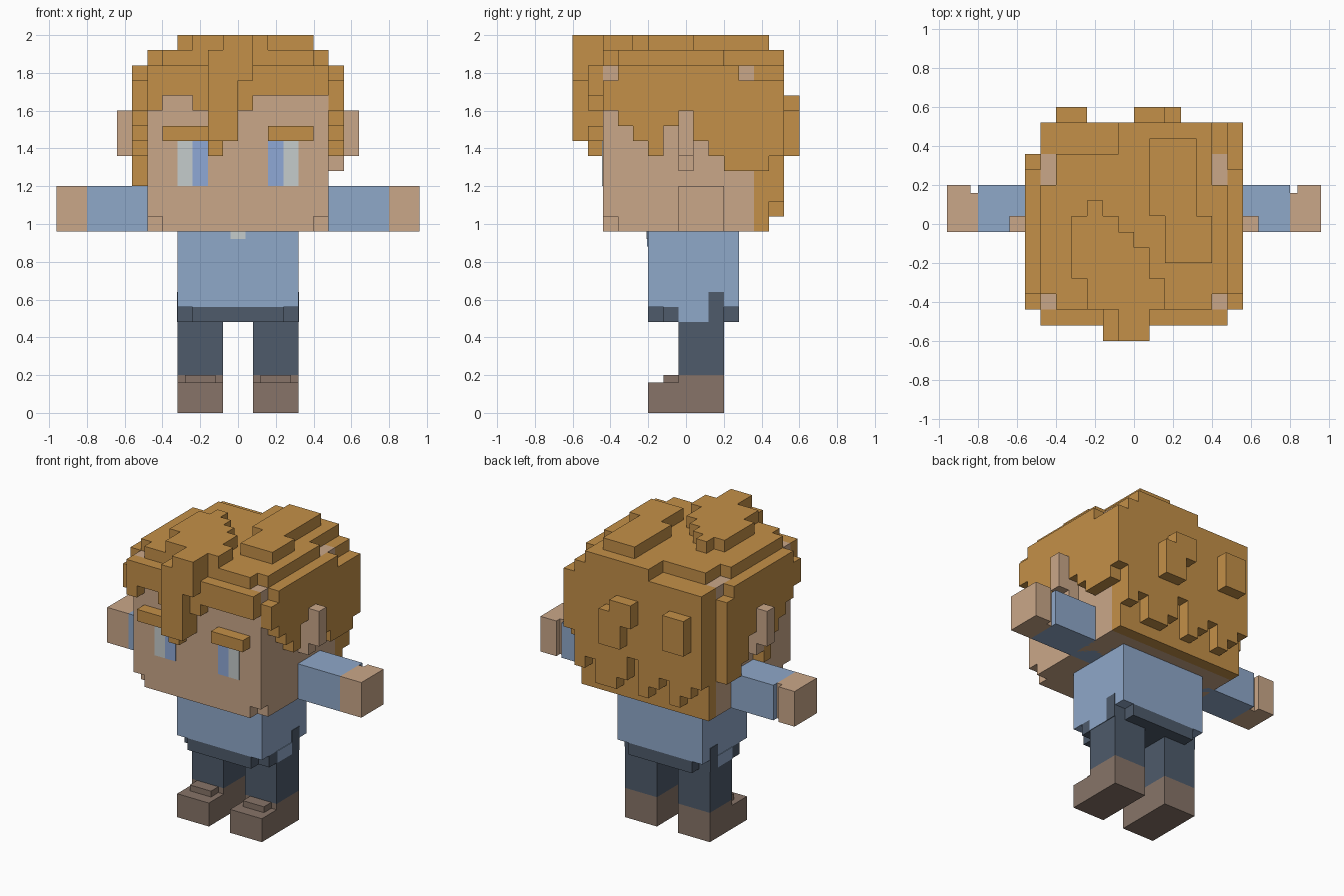
import bpy, bmesh
from mathutils import Vector

if "Cube" in bpy.data.objects:
    bpy.data.objects.remove(bpy.data.objects["Cube"])

V = 0.08  # block size
Y0 = -0.6  # y of the first block row


def material(name, r, g, b):
    m = bpy.data.materials.new(name)
    lin = [((c / 255 + 0.055) / 1.055) ** 2.4 for c in (r, g, b)]
    m.diffuse_color = (*lin, 1)
    m.use_nodes = True
    m.node_tree.nodes["Principled BSDF"].inputs["Base Color"].default_value = m.diffuse_color
    return m


HAIR = material("golden hair", 196, 144, 72)
SKIN = material("skin", 202, 167, 137)
SHIRT = material("blue cloth", 143, 168, 201)
EYE = material("eye blue", 143, 168, 214)
WHITE = material("off white", 197, 204, 204)
PANTS = material("dark trousers", 78, 91, 107)
SHOE = material("brown shoe", 135, 116, 104)


def finish(name, bm, mat):
    me = bpy.data.meshes.new(name)
    bmesh.ops.recalc_face_normals(bm, faces=bm.faces)
    bm.to_mesh(me)
    bm.free()
    me.materials.append(mat)
    ob = bpy.data.objects.new(name, me)
    bpy.context.collection.objects.link(ob)
    return ob


def box(name, mat, x, y, z):
    bm = bmesh.new()
    bmesh.ops.create_cube(bm, size=1)
    for v in bm.verts:
        v.co = [r[0] if c < 0 else r[1] for c, r in zip(v.co, (x, y, z))]
    return finish(name, bm, mat)


def pair(name, mat, x, y, z):
    box("right_" + name, mat, x, y, z)
    box("left_" + name, mat, (-x[1], -x[0]), y, z)


def block(x0, x1, y0, y1, z0, z1):
    return {(i, j, k) for i in range(x0, x1) for j in range(y0, y1) for k in range(z0, z1)}


def blocks(name, mat, cells):
    """Outer skin of a set of grid blocks, flat areas merged."""
    bm = bmesh.new()
    for c in sorted(cells):
        for ax in range(3):
            for s in (0, 1):
                n = list(c)
                n[ax] += 2 * s - 1
                if tuple(n) in cells:
                    continue
                quad = []
                for a, b in ((0, 0), (1, 0), (1, 1), (0, 1)):
                    p = Vector(c)
                    p[ax] += s
                    p[(ax + 1) % 3] += a
                    p[(ax + 2) % 3] += b
                    quad.append(bm.verts.new((p.x * V, p.y * V + Y0, p.z * V)))
                if s == 0:
                    quad.reverse()
                bm.faces.new(quad)
    bmesh.ops.remove_doubles(bm, verts=bm.verts, dist=0.001)
    me = bpy.data.meshes.new(name)
    bm.to_mesh(me)
    bm.free()
    me.materials.append(mat)
    ob = bpy.data.objects.new(name, me)
    bpy.context.collection.objects.link(ob)


# Shoes and legs
pair("shoe_toe", SHOE, (0.08, 0.32), (-0.2, -0.04), (0, 0.16))
pair("shoe_tongue", SHOE, (0.12, 0.28), (-0.12, -0.04), (0.16, 0.2))
pair("shoe_heel", SHOE, (0.08, 0.32), (-0.04, 0.2), (0, 0.2))
pair("leg", PANTS, (0.08, 0.32), (-0.04, 0.2), (0.2, 0.48))

# Hips, with cloth patches on the sides
box("hips", PANTS, (-0.24, 0.24), (-0.2, 0.28), (0.48, 0.56))
box("hips_wide", PANTS, (-0.32, 0.32), (-0.12, 0.2), (0.48, 0.56))
pair("shirt_tail", SHIRT, (0.318, 0.324), (-0.04, 0.12), (0.48, 0.56))
pair("trouser_strap", PANTS, (0.318, 0.324), (0.12, 0.2), (0.48, 0.64))

# Shirt, collar and arms
box("shirt", SHIRT, (-0.32, 0.32), (-0.2, 0.28), (0.56, 0.96))
box("collar", SHIRT, (-0.08, 0.08), (-0.206, -0.19), (0.92, 0.96))
box("collar_tip", SHIRT, (-0.04, 0.04), (-0.206, -0.19), (0.88, 0.92))
box("undershirt", WHITE, (-0.04, 0.04), (-0.21, -0.2), (0.92, 0.96))
pair("sleeve", SHIRT, (0.32, 0.8), (-0.04, 0.2), (0.96, 1.2))
pair("wrist", SKIN, (0.8, 0.84), (-0.04, 0.16), (0.96, 1.2))
pair("hand", SKIN, (0.84, 0.96), (-0.04, 0.2), (0.96, 1.2))

# Head with notched jaw corners
head = block(-6, 6, 2, 12, 12, 23) - {(-6, 2, 12), (5, 2, 12)}
blocks("head", SKIN, head)
pair("ear_base", SKIN, (0.48, 0.56), (-0.04, 0.04), (1.28, 1.6))
pair("ear_rim", SKIN, (0.56, 0.64), (-0.04, 0.04), (1.36, 1.6))

# Face
pair("eye_white", WHITE, (0.24, 0.32), (-0.446, -0.438), (1.2, 1.44))
pair("iris", EYE, (0.16, 0.24), (-0.446, -0.438), (1.2, 1.44))
pair("eyebrow", HAIR, (0.16, 0.4), (-0.52, -0.44), (1.44, 1.52))

# Hair: crown layers
hair = block(-7, 7, 3, 11, 22, 23) | block(-6, 6, 1, 14, 22, 23)
hair |= block(-5, 5, 2, 12, 23, 24) | block(-6, 6, 3, 10, 23, 24) | block(-1, 5, 12, 14, 23, 24)
# two raised tufts on top
hair |= block(-4, -1, 4, 8, 24, 25) | block(-3, -2, 8, 9, 24, 25) | block(-1, 0, 5, 7, 24, 25)
hair |= block(-1, 1, 4, 6, 24, 25) | block(-3, 2, 2, 4, 24, 25)
hair |= block(1, 4, 8, 13, 24, 25) | block(2, 5, 5, 8, 24, 25)
# forelock
hair |= block(-2, 0, 0, 1, 18, 22) | block(-2, 1, 0, 2, 22, 24) | block(-1, 1, 0, 2, 24, 25)
# fringe, lower end of each strand
for i, z in enumerate((20, 21, 21, 20, 17, 18, 20, 21, 21, 21, 21, 21)):
    hair |= block(i - 6, i - 5, 1, 2, z, 23)
# sides, lower end of each strand from front to back
right = (20, 19, 18, 17, 19, 20, 18, 17, 16, 16, 16, 17)
left = (20, 19, 18, 17, 15, 20, 18, 16, 15, 15)
for x, ends in ((6, right), (-7, left)):
    for n, z in enumerate(ends):
        hair |= block(x, x + 1, n + 2, n + 3, z, 22)
# back of the head, outer strands and loose locks
hair |= block(-6, 6, 12, 13, 12, 23)
for i, z in enumerate((15, 14, 13, 15, 14, 13, 16, 14, 13, 13, 15, 14)):
    hair |= block(i - 6, i - 5, 13, 14, z, 22)
hair |= block(-5, -3, 14, 15, 18, 21) | block(0, 2, 14, 15, 19, 21) | block(1, 3, 14, 15, 17, 20)
blocks("hair", HAIR, hair)
